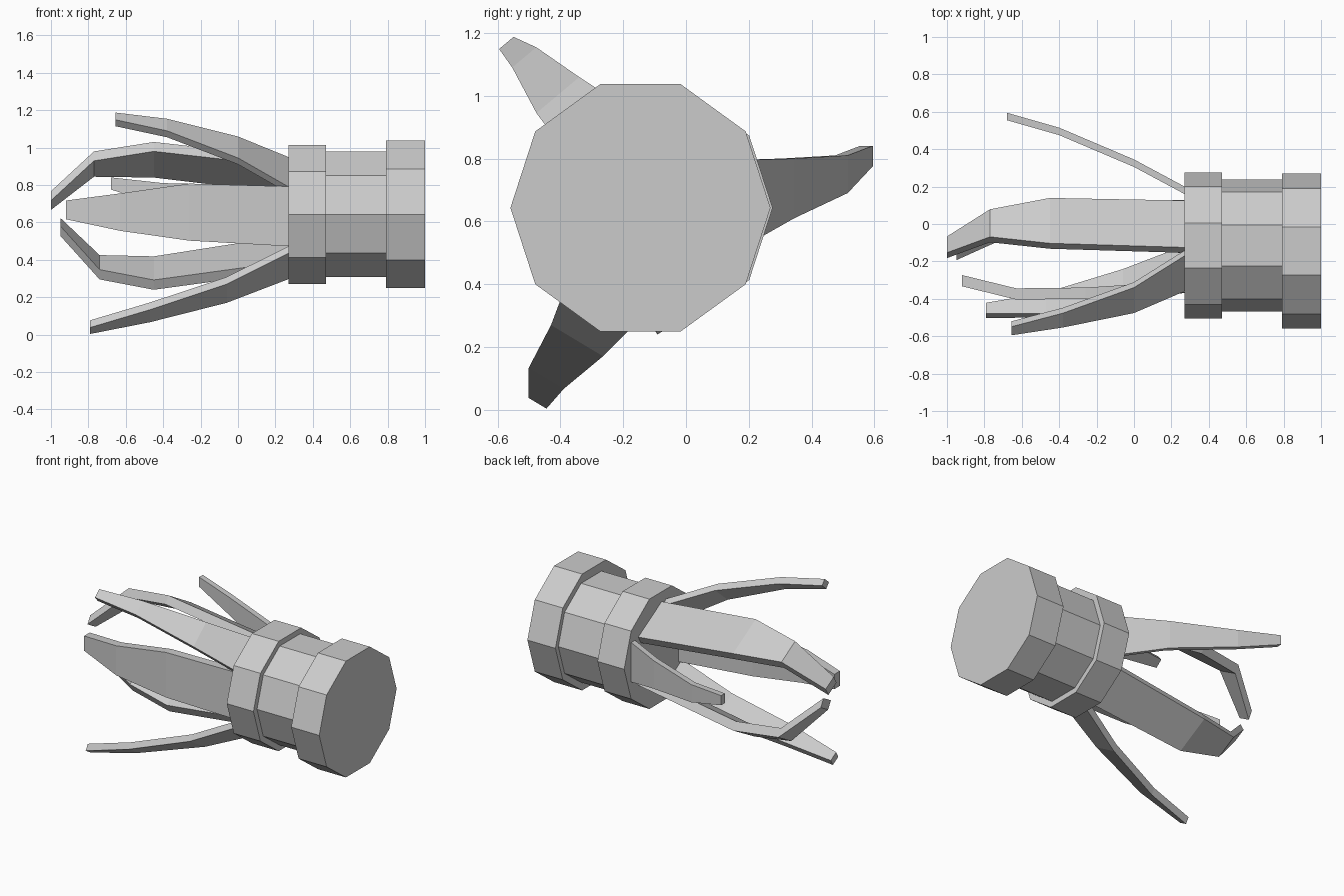
import bpy, bmesh
from math import cos, sin, radians, tau

if "Cube" in bpy.data.objects:
    bpy.data.objects.remove(bpy.data.objects["Cube"])


def loft(name, loops):
    """Skin a closed solid through equal-length point loops."""
    bm = bmesh.new()
    rows = [[bm.verts.new(p) for p in loop] for loop in loops]
    n = len(rows[0])
    for a, b in zip(rows, rows[1:]):
        for i in range(n):
            j = (i + 1) % n
            bm.faces.new((a[i], a[j], b[j], b[i]))
    bm.faces.new(rows[0])
    bm.faces.new(rows[-1])
    bmesh.ops.recalc_face_normals(bm, faces=bm.faces)
    mesh = bpy.data.meshes.new(name)
    bm.to_mesh(mesh)
    bm.free()
    ob = bpy.data.objects.new(name, mesh)
    bpy.context.collection.objects.link(ob)
    return ob


def drum(name, x0, x1, r, y, z=0.643):
    """Ten-sided drum lying along x."""
    loft(name, [[(x, y + r * cos(i * tau / 10), z + r * sin(i * tau / 10))
                 for i in range(10)] for x in (x0, x1)])


def finger(name, angle, thick, stations):
    """Tapered bar; each station is x, outer centre y, z, width. Angle is the outward direction."""
    a = radians(angle)
    ny, nz = cos(a), sin(a)
    loops = []
    for x, y, z, w in stations:
        h = w / 2
        loops.append([(x, y - nz * s * h - ny * d, z + ny * s * h - nz * d)
                      for s, d in ((-1, 0), (1, 0), (1, thick), (-1, thick))])
    loft(name, loops)


# Wrist: front collar, core and end cap
drum("front_collar", 0.27, 0.47, 0.391, -0.115)
drum("wrist_core", 0.47, 0.79, 0.353, -0.115)
drum("end_cap", 0.79, 1.0, 0.414, -0.145)

# Slim splayed fingers
finger("slim_finger_back", 0, 0.04,
       [(0.28, 0.195, 0.66, 0.27), (0, 0.345, 0.705, 0.19),
        (-0.4, 0.515, 0.75, 0.12), (-0.68, 0.595, 0.808, 0.065)])
finger("slim_finger_top", 130, 0.045,
       [(0.28, -0.26, 0.865, 0.25), (0, -0.408, 1.002, 0.178),
        (-0.38, -0.515, 1.122, 0.1), (-0.655, -0.572, 1.168, 0.06)])
finger("slim_finger_bottom", 239, 0.045,
       [(0.28, -0.25, 0.37, 0.27), (-0.06, -0.347, 0.22, 0.193),
        (-0.47, -0.445, 0.1, 0.13), (-0.79, -0.473, 0.021, 0.067)])

# Broad fingers with hooked tips
finger("broad_finger_top", 60, 0.058,
       [(0.28, 0.0, 0.875, 0.29), (-0.45, 0.018, 0.96, 0.28),
        (-0.77, 0.005, 0.937, 0.17), (-1.0, -0.11, 0.742, 0.1)])
finger("broad_finger_front", 180, 0.06,
       [(0.28, -0.365, 0.632, 0.32), (-0.26, -0.4, 0.655, 0.305),
        (-0.63, -0.404, 0.655, 0.2), (-0.92, -0.333, 0.667, 0.1)])
finger("broad_finger_bottom", 299, 0.06,
       [(0.28, 0.0, 0.41, 0.29), (-0.45, 0.022, 0.303, 0.26),
        (-0.74, 0.0, 0.334, 0.16), (-0.95, -0.125, 0.55, 0.09)])
